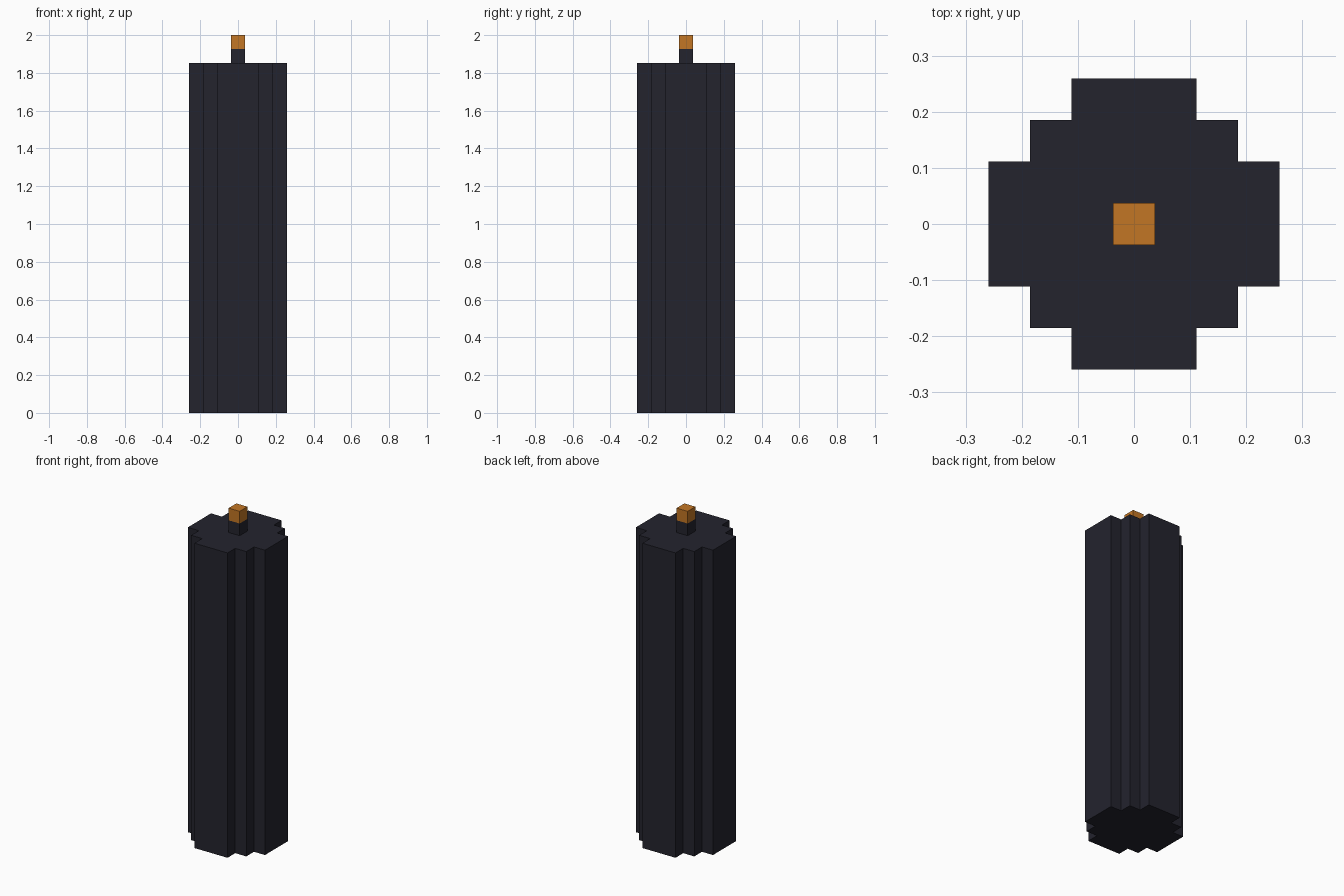
import bpy
import bmesh

cube = bpy.data.objects.get("Cube")
if cube:
    bpy.data.objects.remove(cube, do_unlink=True)

U = 2 / 27  # one block


def material(name, rgb):
    mat = bpy.data.materials.new(name)
    mat.use_nodes = True
    color = (*rgb, 1)
    mat.diffuse_color = color
    mat.node_tree.nodes["Principled BSDF"].inputs["Base Color"].default_value = color
    return mat


def prism(name, outline, bottom, top, mat):
    """Extrude a flat outline (in blocks) from bottom to top."""
    bm = bmesh.new()
    base = bm.faces.new([bm.verts.new((x * U, y * U, bottom * U)) for x, y in outline])
    extruded = bmesh.ops.extrude_face_region(bm, geom=[base], use_keep_orig=True)
    moved = [g for g in extruded["geom"] if isinstance(g, bmesh.types.BMVert)]
    bmesh.ops.translate(bm, verts=moved, vec=(0, 0, (top - bottom) * U))
    bmesh.ops.recalc_face_normals(bm, faces=bm.faces)
    mesh = bpy.data.meshes.new(name)
    bm.to_mesh(mesh)
    bm.free()
    mesh.materials.append(mat)
    obj = bpy.data.objects.new(name, mesh)
    bpy.context.collection.objects.link(obj)
    return obj


def four_way(corner):
    """Repeat a quarter outline by turning it 90 degrees at a time."""
    points = []
    for _ in range(4):
        points += corner
        corner = [(-y, x) for x, y in corner]
    return points


dark_wax = material("dark_wax", (0.017, 0.017, 0.027))
ember = material("ember_orange", (0.54, 0.18, 0.018))

stepped = four_way([(3.5, 1.5), (2.5, 1.5), (2.5, 2.5), (1.5, 2.5), (1.5, 3.5)])
square = four_way([(0.5, 0.5)])

# Stepped round candle, wick and glowing tip
prism("candle_body", stepped, 0, 25, dark_wax)
prism("wick", square, 25, 26, dark_wax)
prism("wick_tip", square, 26, 27, ember)
